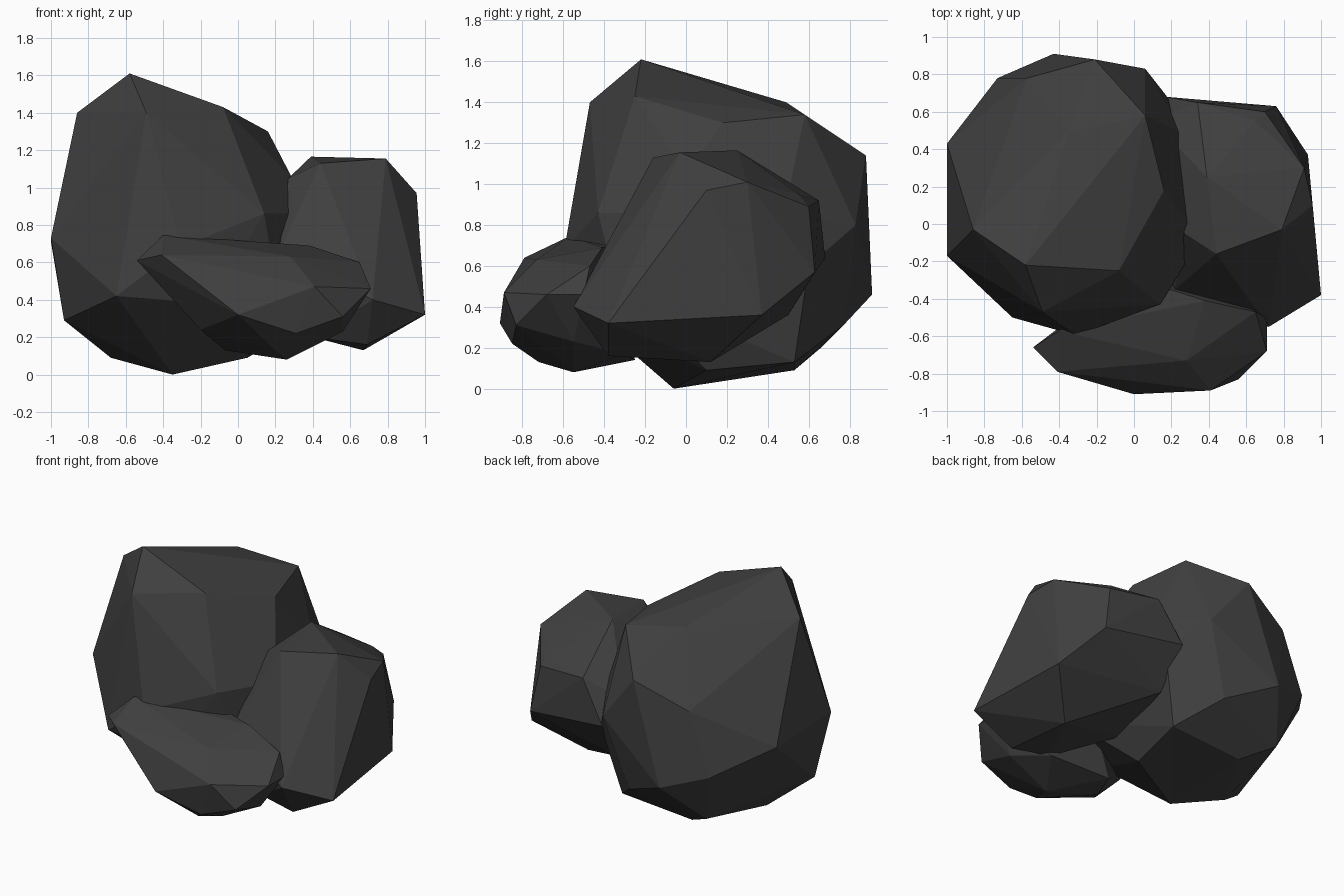
import bpy, bmesh

stone = bpy.data.materials.new("dark_stone")
stone.diffuse_color = (0.05, 0.05, 0.05, 1)


def rock(name, corners):
    """Flat-faced boulder: the convex hull of its corner points."""
    bm = bmesh.new()
    for c in corners:
        bm.verts.new(c)
    hull = bmesh.ops.convex_hull(bm, input=bm.verts[:])
    loose = {g for g in hull["geom_interior"] + hull["geom_unused"]
             if isinstance(g, bmesh.types.BMVert)}
    bmesh.ops.delete(bm, geom=list(loose), context='VERTS')
    bmesh.ops.recalc_face_normals(bm, faces=bm.faces[:])
    mesh = bpy.data.meshes.new(name)
    bm.to_mesh(mesh)
    bm.free()
    mesh.materials.append(stone)
    obj = bpy.data.objects.new(name, mesh)
    bpy.context.collection.objects.link(obj)


# Tall boulder at the back left
rock("large_rock", [
    # top
    (-.58, -.22, 1.61), (-.86, -.03, 1.40), (-.49, -.47, 1.40),
    (-.08, -.25, 1.43), (.16, .18, 1.30), (.06, .58, 1.34), (-.35, .49, 1.40),
    # sides
    (-1, .43, .71), (-1, -.17, .73), (-.73, .78, .56), (-.57, .78, .98),
    (-.21, .88, 1.14), (-.43, .91, .46), (.06, .83, .80), (.24, .60, .60),
    (.27, .48, .85), (.29, 0, 1.05), (.28, -.20, .86), (.14, -.43, .86),
    (-.31, -.595, .68), (-.65, -.50, .42), (.20, -.34, .50),
    # base
    (-.93, -.09, .29), (-.68, .08, .09), (-.35, -.06, .0), (-.42, .53, .09),
    (-.62, .66, .20), (-.10, .77, .31), (.05, .10, .09), (.12, .53, .13),
    (-.15, -.50, .38),
])

# Medium boulder on the right
rock("medium_rock", [
    # top
    (.44, -.16, 1.13), (.79, -.03, 1.155), (.39, .25, 1.165),
    (.955, .10, .97), (.91, .30, 1.01), (.65, .55, .95),
    # sides
    (.70, .60, .89), (.34, .65, .92), (.17, .68, .64), (.76, .63, .57),
    (.93, .37, .36), (1, -.38, .32), (.72, -.55, .40), (.27, -.05, 1.05),
    (.22, -.35, .65), (.10, .55, .80),
    # base
    (.67, .12, .13), (.69, -.38, .16), (.40, -.35, .20), (.10, 0, .30),
    (.20, .50, .36),
])

# Low flat boulder in front
rock("small_rock", [
    # top
    (-.54, -.66, .61), (-.40, -.57, .745), (-.41, -.79, .64), (.28, -.73, .63),
    (.38, -.41, .69), (.65, -.47, .60), (.10, -.32, .70),
    # sides
    (0, -.91, .32), (.41, -.89, .47), (.56, -.83, .31), (.71, -.68, .46),
    (.71, -.50, .46), (-.30, -.50, .35), (-.20, -.62, .24),
    # base
    (.31, -.85, .22), (.26, -.55, .08), (.20, -.72, .13), (-.07, -.44, .13),
    (0, -.25, .14), (.43, -.30, .17), (.56, -.55, .23),
])
